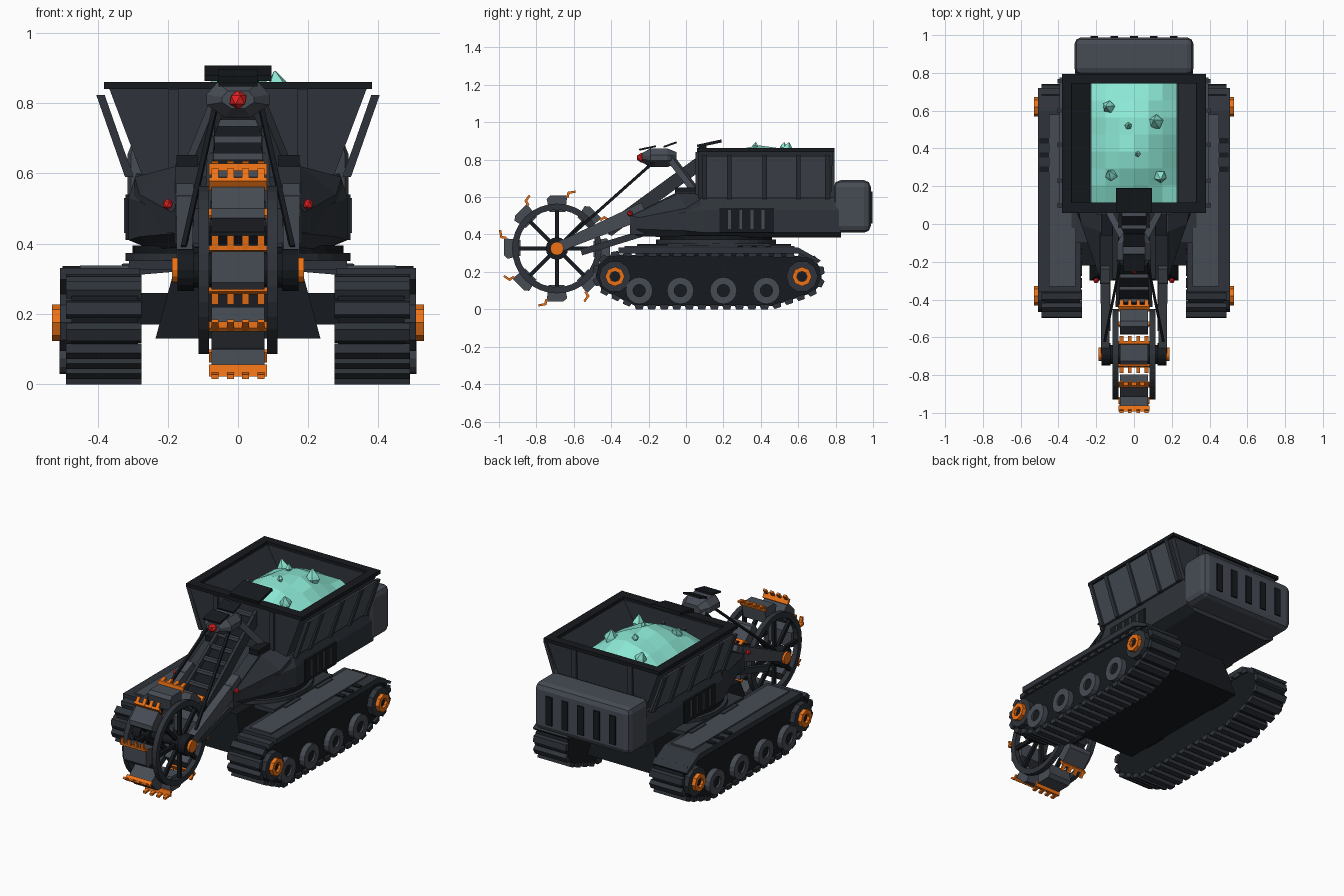
import bpy, bmesh, math, random
from mathutils import Vector as V
from mathutils.geometry import convex_hull_2d

if "Cube" in bpy.data.objects:
    bpy.data.objects.remove(bpy.data.objects["Cube"])

random.seed(4)

def material(name, c):
    m = bpy.data.materials.new(name)
    m.diffuse_color = (*c, 1)
    m.use_nodes = True
    m.node_tree.nodes["Principled BSDF"].inputs["Base Color"].default_value = m.diffuse_color
    return m

DARK = material("dark", (.008, .01, .013))
MID = material("mid", (.028, .034, .043))
LIGHT = material("light", (.062, .072, .09))
ORANGE = material("orange", (.85, .17, .008))
RED = material("red", (.8, .015, .015))
TEAL = material("teal", (.26, .8, .66))

def finish(name, bm, mat, bevel=0):
    bmesh.ops.recalc_face_normals(bm, faces=bm.faces)
    me = bpy.data.meshes.new(name)
    bm.to_mesh(me)
    bm.free()
    me.materials.append(mat)
    ob = bpy.data.objects.new(name, me)
    bpy.context.collection.objects.link(ob)
    if bevel:
        b = ob.modifiers.new("bevel", 'BEVEL')
        b.width, b.segments = bevel, 2
    return ob

def loft(name, rings, mat, closed=False, bevel=0):
    bm = bmesh.new()
    vs = [[bm.verts.new(p) for p in r] for r in rings]
    n, k = len(vs[0]), len(vs)
    for i in range(k if closed else k - 1):
        a, b = vs[i], vs[(i + 1) % k]
        for j in range(n):
            bm.faces.new((a[j], a[(j + 1) % n], b[(j + 1) % n], b[j]))
    if not closed:
        bm.faces.new(vs[0])
        bm.faces.new(vs[-1])
    return finish(name, bm, mat, bevel)

def prism(name, yz, x0, x1, mat):
    return loft(name, [[(x, y, z) for y, z in yz] for x in (x0, x1)], mat)

def rect(x0, x1, y0, y1, z):
    return [(x0, y0, z), (x1, y0, z), (x1, y1, z), (x0, y1, z)]

def box(name, x0, x1, y0, y1, z0, z1, mat, bevel=0):
    return loft(name, [rect(x0, x1, y0, y1, z0), rect(x0, x1, y0, y1, z1)], mat, bevel=bevel)

def beam(name, a, b, w, h, mat, w2=None, h2=None):
    a, b = V(a), V(b)
    d = (b - a).normalized()
    side = d.cross(V((0, 0, 1))).normalized()
    up = side.cross(d)
    return loft(name, [[p + side * (i * u / 2) + up * (j * v / 2) for i, j in ((-1, -1), (1, -1), (1, 1), (-1, 1))]
                       for p, u, v in ((a, w, h), (b, w2 or w, h2 or h))], mat)

def disc(name, y, z, r, x0, x1, mat, n=16):
    return prism(name, [(y + r * math.cos(2 * math.pi * i / n), z + r * math.sin(2 * math.pi * i / n))
                        for i in range(n)], x0, x1, mat)

def ring(name, y, z, r0, r1, x0, x1, mat, n=24):
    rings = []
    for i in range(n):
        c, s = math.cos(2 * math.pi * i / n), math.sin(2 * math.pi * i / n)
        rings.append([(x, y + r * c, z + r * s) for x, r in ((x0, r0), (x1, r0), (x1, r1), (x0, r1))])
    return loft(name, rings, mat, closed=True)

def lamp(name, loc, r):
    bm = bmesh.new()
    bmesh.ops.create_icosphere(bm, subdivisions=1, radius=r)
    finish(name, bm, RED).location = loc

# track outline: hull around the end sprockets and road wheels
pts = []
for cy, cz, r in ((-.375, .185, .107), (.62, .18, .105), (-.25, .1, .083), (.45, .1, .083)):
    pts += [V((cy + r * math.cos(i * math.pi / 10), cz + r * math.sin(i * math.pi / 10))) for i in range(20)]
outline = [pts[i] for i in convex_hull_2d(pts)]
edges = [(outline[i], outline[(i + 1) % len(outline)]) for i in range(len(outline))]
total = sum((b - a).length for a, b in edges)

for s in (-1, 1):
    # belt, pads and fender
    prism("track_belt", outline, s * .285, s * .475, DARK)
    pads = 40
    for k in range(pads):
        d = total * k / pads
        for a, b in edges:
            if d <= (b - a).length:
                break
            d -= (b - a).length
        t = (b - a).normalized()
        nrm = V((t.y, -t.x))
        if nrm.dot(a - V((.12, .15))) < 0:
            nrm = -nrm
        p = a + t * d
        prism("track_pad", [p + t * u + nrm * v for u, v in ((-.026, -.008), (.026, -.008), (.018, .018), (-.018, .018))],
              s * .275, s * .49, MID)
    prism("fender", [(-.36, .298), (-.36, .33), (.6, .33), (.72, .262), (.71, .25), (.6, .298)], s * .28, s * .507, MID)
    box("fender_plate", s * .31, s * .45, -.33, .58, .325, .338, LIGHT)
    for y in (.29, .365, .44):
        box("fender_slot", s * .44, s * .5, y - .014, y + .014, .325, .337, DARK)
    # road wheels and sprockets
    for y in (-.25, -.03, .2, .43):
        ring("road_wheel", y, .1, .072, .033, s * .47, s * .508, LIGHT, 16)
        disc("road_wheel_hub", y, .1, .034, s * .47, s * .497, DARK, 12)
    for y in (-.38, .62):
        disc("sprocket", y, .175, .085, s * .47, s * .507, MID, 10)
        ring("sprocket_hub", y, .175, .052, .028, s * .5, s * .53, ORANGE, 8)
        disc("sprocket_cap", y, .175, .028, s * .48, s * .515, DARK, 6)
    # cross beams to the hull
    for y in (-.15, .4):
        box("axle_beam", s * .15, s * .3, y - .07, y + .07, .17, .26, DARK)
    for y in (.05, .35):
        beam("track_bracket", (s * .15, y, .34), (s * .33, y, .325), .14, .035, MID)

# hull, deck and slewing ring
loft("hull", [rect(-.235, .235, -.3, .6, .13), rect(-.175, .175, -.26, .56, .35)], DARK)
box("deck", -.31, .31, -.1, .45, .325, .352, MID)
for name, r, z0, z1, m in (("slew_base", .32, .35, .374, MID), ("slew_ring", .3, .37, .395, DARK)):
    loft(name, [[(r * math.cos(i * math.pi / 16), .16 + r * math.sin(i * math.pi / 16), z) for i in range(32)]
                for z in (z0, z1)], m)

# upper body with tapered nose
def section(y, wb, w, wt, z0, z1, z2, z3):
    half = [(wb, z0), (w, z1), (w, z2), (wt, z3)]
    return [(x, y, z) for x, z in half] + [(-x, y, z) for x, z in reversed(half)]
loft("body", [section(-.29, .14, .172, .14, .39, .43, .46, .47), section(0, .23, .28, .24, .385, .42, .52, .57),
              section(.1, .25, .312, .29, .385, .41, .53, .6), section(.83, .25, .312, .29, .385, .41, .53, .6)], MID)
for s in (-1, 1):
    prism("nose_cheek", [(-.3, .4), (-.3, .5), (-.05, .625), (.08, .625), (.08, .4)], s * .11, s * .18, MID)
    loft("cheek_slope", [[(s * .18, -.29, .5), (s * .18, -.04, .62), (s * .18, .08, .62), (s * .18, .08, .45), (s * .17, -.29, .43)],
                         [(s * .19, -.25, .49), (s * .28, 0, .54), (s * .295, .08, .59), (s * .3, .08, .45), (s * .19, -.25, .43)]], MID)
    box("pivot_block", s * .115, s * .175, -.06, .05, .58, .652, DARK)
    # side vents
    box("vent_panel", s * .3, s * .32, .18, .47, .41, .54, DARK)
    for i in range(4):
        box("vent_slat", s * .31, s * .325, .225 + i * .06, .24 + i * .06, .43, .53, LIGHT)
    lamp("side_lamp", (s * .2, -.3, .512), .016)
    # wheel arms, struts, cables
    beam("wheel_arm", (s * .152, -.7, .325), (s * .152, -.22, .53), .045, .05, LIGHT, .05, .09)
    beam("lower_strut", (s * .14, -.56, .305), (s * .14, -.22, .41), .03, .035, MID)
    disc("arm_bearing", -.69, .325, .06, s * .125, s * .172, DARK)
    disc("axle_cap", -.69, .325, .036, s * .17, s * .188, ORANGE, 12)
    beam("cable", (s * .155, -.62, .39), (s * .065, -.17, .79), .014, .014, DARK)
    disc("ram_pin", -.3, .525, .018, s * .13, s * .18, LIGHT, 8)
    # mast legs and conveyor rails
    beam("mast_leg", (s * .13, .06, .62), (s * .045, -.1, .83), .035, .035, LIGHT)
    beam("conveyor_rail", (s * .088, -.42, .42), (s * .07, .1, .8), .018, .07, MID)
    # wheel rims and spokes
    ring("wheel_rim", -.69, .325, .24, .207, s * .083, s * .113, MID, 32)
    disc("wheel_hub", -.69, .325, .05, s * .075, s * .125, DARK)
    for k in range(8):
        a = k * math.pi / 4
        beam("wheel_spoke", (s * .098, -.69 + .03 * math.cos(a), .325 + .03 * math.sin(a) + 1e-4),
             (s * .098, -.69 + .215 * math.cos(a) + 1e-4, .325 + .215 * math.sin(a)), .018, .022, DARK)
disc("wheel_axle", -.69, .325, .025, -.17, .17, DARK, 12)

# buckets with toothed lips
for k in range(8):
    a = k * math.pi / 4
    er, et = V((math.cos(a), math.sin(a))), V((math.sin(a), -math.cos(a)))
    def local(rt):
        return [V((-.69, .325)) + er * r + et * t for r, t in rt]
    prism("bucket", local([(.195, -.04), (.195, .045), (.283, .055), (.283, -.035), (.265, -.055)]), -.075, .075, LIGHT)
    prism("bucket_lip", local([(.27, .05), (.27, .062), (.303, .07), (.303, .056)]), -.083, .083, ORANGE)
    for x in (-.066, -.022, .022, .066):
        prism("bucket_tooth", local([(.291, .06), (.303, .058), (.31, .098), (.298, .098)]), x - .01, x + .01, ORANGE)

# conveyor belt and cleats
A, B = V((0, -.42, .41)), V((0, .1, .79))
beam("conveyor_belt", A, B, .165, .03, DARK, .135)
for i in range(8):
    p = A.lerp(B, (i + .5) / 8) + V((0, -.018, .025))
    box("conveyor_cleat", -.078, .078, p.y - .01, p.y + .01, p.z - .01, p.z + .01, LIGHT)
beam("chute_hood", (0, .06, .872), (0, .19, .9), .19, .016, DARK)
box("chute_support", -.06, .06, .07, .11, .79, .88, DARK)

# lamp head on the mast
def octo(y, w, z0, z1):
    c, d = w * .65, (z1 - z0) * .35
    h = [(w * .4, z0), (w, z0 + d), (w, z1 - d), (c, z1)]
    return [(x, y, z) for x, z in h] + [(-x, y, z) for x, z in reversed(h)]
loft("lamp_head", [octo(-.235, .045, .785, .835), octo(-.19, .09, .76, .86), octo(-.1, .09, .76, .86),
                   octo(-.05, .06, .78, .84)], LIGHT)
lamp("head_lamp", (0, -.238, .81), .027)
beam("visor", (0, -.25, .853), (0, -.16, .872), .11, .01, DARK)
beam("head_plate", (0, -.12, .868), (0, -.05, .893), .11, .01, DARK)

# hopper shell, rim, stand-off panels and ribs
loft("hopper", [rect(-.27, .27, .065, .775, .585), rect(-.368, .368, .065, .785, .845),
                rect(-.335, .335, .11, .75, .845), rect(-.235, .235, .115, .745, .68)], MID)
o, i_ = (.382, .058, .795), (.33, .115, .745)
loft("hopper_rim", [rect(-w, w, a, b, z) for (w, a, b), z in ((o, .84), (o, .861), (i_, .861), (i_, .84))], DARK, closed=True)
for s in (-1, 1):
    loft("hopper_panel", [rect(s * .298, s * .31, .09, .775, .595), rect(s * .382, s * .394, .09, .775, .82)], LIGHT)
    for y in (.1, .23, .42, .6, .755):
        loft("hopper_rib", [rect(s * .298, s * .322, y - .012, y + .012, .59), rect(s * .38, s * .404, y - .012, y + .012, .824)], MID)
    for y in (.06, .785):
        box("hopper_end_rib", s * .17, s * .2, y - .01, y + .01, .6, .84, MID)

# ore heap with crystal shards
def heap_z(x, y):
    return .715 + .155 * math.cos(x / .225 * 1.25) * math.cos((y - .43) / .315 * 1.2)
bm = bmesh.new()
bmesh.ops.create_grid(bm, x_segments=6, y_segments=7, size=1)
for v in bm.verts:
    x, y = v.co.x * .228, .43 + v.co.y * .315
    v.co = (x, y, heap_z(x, y) + random.uniform(-.012, .012))
finish("ore_heap", bm, TEAL)
for x, y, r in ((-.135, .62, .035), (.115, .54, .042), (-.03, .52, .02), (-.12, .26, .035), (.14, .25, .035), (.02, .37, .016)):
    def five(k, z):
        return [(k * r * math.cos(j * 1.2566), k * r * math.sin(j * 1.2566), z * r) for j in range(5)]
    g = loft("ore_crystal", [five(.3, -1), five(1, -.1), five(.8, .35), five(.08, 1.35)], TEAL)
    g.location = (x, y, heap_z(x, y) + .008)
    g.rotation_euler = [random.uniform(-.5, .5) for _ in range(3)]

# rear engine block with grille
box("engine_block", -.315, .315, .79, .988, .41, .69, LIGHT, .035)
for i in range(5):
    x = (i - 2) * .105
    box("grille_slot", x - .02, x + .02, .96, .996, .46, .63, DARK)
